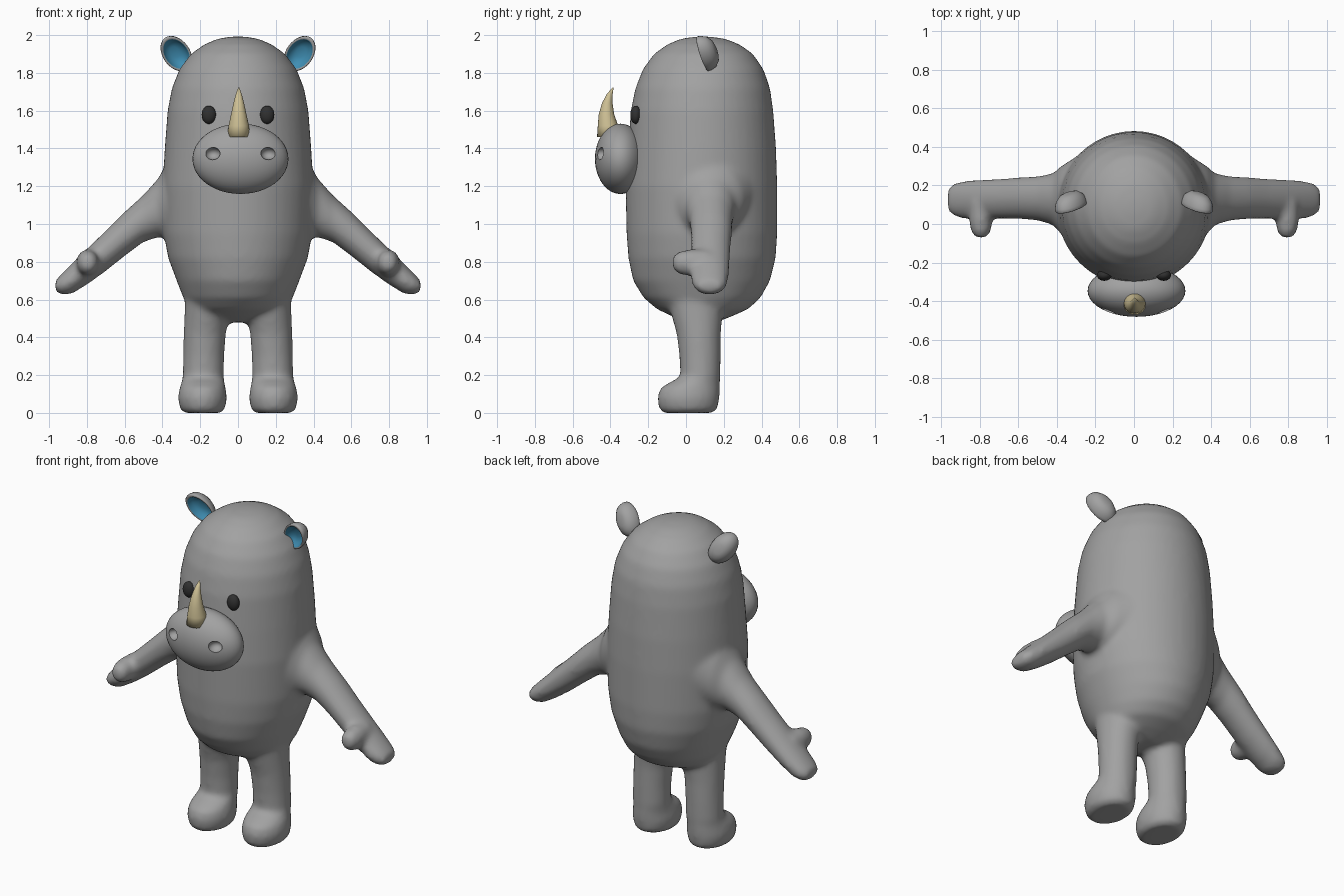
import bpy, bmesh, math
from mathutils import Vector

if "Cube" in bpy.data.objects:
    bpy.data.objects.remove(bpy.data.objects["Cube"])

X, Y, Z = Vector((1, 0, 0)), Vector((0, 1, 0)), Vector((0, 0, 1))


def material(name, color):
    m = bpy.data.materials.new(name)
    m.use_nodes = True
    m.diffuse_color = (*color, 1)
    m.node_tree.nodes["Principled BSDF"].inputs["Base Color"].default_value = (*color, 1)
    return m


GREY = material("grey skin", (0.36, 0.36, 0.36))
BLUE = material("blue inner ear", (0.05, 0.27, 0.45))
TAN = material("tan horn", (0.62, 0.53, 0.30))
BLACK = material("black eye", (0.03, 0.03, 0.03))


def loft(bm, rings, n=32):
    """Skin closed rings given as (centre, half axis u, half axis v)."""
    loops = []
    for c, u, v in rings:
        angles = [2 * math.pi * i / n for i in range(n)]
        loops.append([bm.verts.new(c + u * math.cos(a) + v * math.sin(a)) for a in angles])
    bands = []
    for a, b in zip(loops, loops[1:]):
        bands.append([bm.faces.new((a[i], a[(i + 1) % n], b[(i + 1) % n], b[i])) for i in range(n)])
    bm.faces.new(loops[0])
    bands.append([bm.faces.new(loops[-1])])
    return bands


def upright(rows):
    """Rings from rows of height, x range and y range."""
    return [(Vector(((x0 + x1) / 2, (y0 + y1) / 2, z)), X * (x1 - x0) / 2, Y * (y1 - y0) / 2)
            for z, x0, x1, y0, y1 in rows]


def finish(bm, name, *mats):
    bmesh.ops.recalc_face_normals(bm, faces=bm.faces)
    for f in bm.faces:
        f.smooth = True
    me = bpy.data.meshes.new(name)
    bm.to_mesh(me)
    bm.free()
    for m in mats:
        me.materials.append(m)
    ob = bpy.data.objects.new(name, me)
    bpy.context.collection.objects.link(ob)
    return ob


def ball(name, centre, radii, mat):
    bm = bmesh.new()
    bmesh.ops.create_uvsphere(bm, u_segments=40, v_segments=24, radius=1)
    bmesh.ops.scale(bm, vec=radii, verts=bm.verts)
    bmesh.ops.translate(bm, vec=centre, verts=bm.verts)
    return finish(bm, name, mat)


# Torso and head: height, half width, front, back
torso = [(0.48, .10, 0, .16), (0.51, .20, -.07, .24), (0.55, .255, -.155, .33),
         (0.61, .29, -.225, .395), (0.7, .325, -.28, .445), (0.82, .37, -.305, .475),
         (0.95, .393, -.315, .483), (1.2, .40, -.32, .483), (1.4, .388, -.308, .477),
         (1.6, .373, -.292, .462), (1.72, .35, -.268, .445), (1.82, .31, -.228, .41),
         (1.9, .25, -.17, .355), (1.95, .18, -.10, .285), (1.98, .11, -.03, .21), (1.992, .04, .05, .13)]
# Leg with foot: height, inner x, outer x, front, back
leg = [(0, .09, .285, -.12, .14), (0.02, .068, .307, -.143, .168), (0.08, .058, .319, -.152, .177),
       (0.13, .065, .31, -.138, .18), (0.16, .07, .30, -.09, .18), (0.19, .075, .293, -.03, .182),
       (0.3, .073, .29, -.035, .184), (0.42, .064, .288, -.05, .185), (0.6, .03, .28, -.10, .20)]
# Arm: x, bottom, top, front, back
arm = [(.30, .92, 1.42, -.12, .35), (.38, .925, 1.32, -.05, .30), (.42, .93, 1.245, -.005, .262),
       (.5, .905, 1.155, .018, .248), (.6, .83, 1.065, .026, .242), (.7, .75, .965, .027, .235),
       (.8, .678, .868, .026, .23), (.88, .63, .79, .026, .224), (.935, .623, .735, .04, .212),
       (.968, .645, .70, .07, .185)]

bm = bmesh.new()
loft(bm, upright([(z, -w, w, y0, y1) for z, w, y0, y1 in torso]), 48)
for s in (1, -1):
    loft(bm, upright([(z, s * a, s * b, y0, y1) for z, a, b, y0, y1 in leg]))
    loft(bm, [(Vector((s * x, (y0 + y1) / 2, (z0 + z1) / 2)), Z * (z1 - z0) / 2, Y * (y1 - y0) / 2)
              for x, z0, z1, y0, y1 in arm])
    # Thumb pointing forward
    loft(bm, [(Vector((s * .795, y, .795)), X * r, Z * r * 1.15)
              for y, r in ((.12, .06), (.02, .062), (-.04, .052), (-.063, .036), (-.073, .015))])
body = finish(bm, "body", GREY)
remesh = body.modifiers.new("blend", 'REMESH')
remesh.mode = 'VOXEL'
remesh.voxel_size = 0.016
remesh.use_smooth_shade = True
smooth = body.modifiers.new("soften", 'SMOOTH')
smooth.factor = 0.5
smooth.iterations = 9

# Snout with two carved nostrils
snout = ball("snout", (.013, -.347, 1.345), (.254, .135, .186), GREY)
for s, side in ((1, "left"), (-1, "right")):
    cutter = ball(side + "_nostril_cutter", (.013 + s * .147, -.455, 1.373), (.04, .045, .033), GREY)
    cutter.hide_render = True
    cutter.hide_viewport = True
    cut = snout.modifiers.new(side + " nostril", 'BOOLEAN')
    cut.operation = 'DIFFERENCE'
    cut.solver = 'EXACT'
    cut.object = cutter
bpy.context.view_layer.objects.active = snout
snout.select_set(True)
for m in list(snout.modifiers):
    bpy.ops.object.modifier_apply(modifier=m.name)
bpy.ops.object.shade_smooth_by_angle(angle=math.radians(40))

# Curved horn: height, y, radius
bm = bmesh.new()
loft(bm, [(Vector((.004, y, z)), X * r, Y * r) for z, y, r in (
    (1.46, -.41, .061), (1.52, -.413, .054), (1.58, -.421, .041),
    (1.64, -.417, .028), (1.69, -.403, .015), (1.722, -.386, .003))], 24)
finish(bm, "horn", TAN)

for s, side in ((1, "left"), (-1, "right")):
    ball(side + "_eye", (s * .154, -.266, 1.578), (.038, .029, .048), BLACK)

    # Ear: rounded back, thin rim and a blue bowl
    up = Vector((s * .555, -.317, .767)).normalized()
    front = (-Y + up * up.y).normalized()
    wide = up.cross(front)
    rim = Vector((s * .325, .087, 1.9))
    bm = bmesh.new()
    bands = loft(bm, [(rim - front * d, up * .107 * k, wide * .072 * k) for d, k in (
        (.078, .3), (.07, .6), (.048, .86), (.02, .98), (.004, 1), (0, .97),
        (0, .85), (.006, .8), (.03, .66), (.042, .3))], 28)
    for band in bands[6:]:
        for f in band:
            f.material_index = 1
    finish(bm, side + "_ear", GREY, BLUE)
